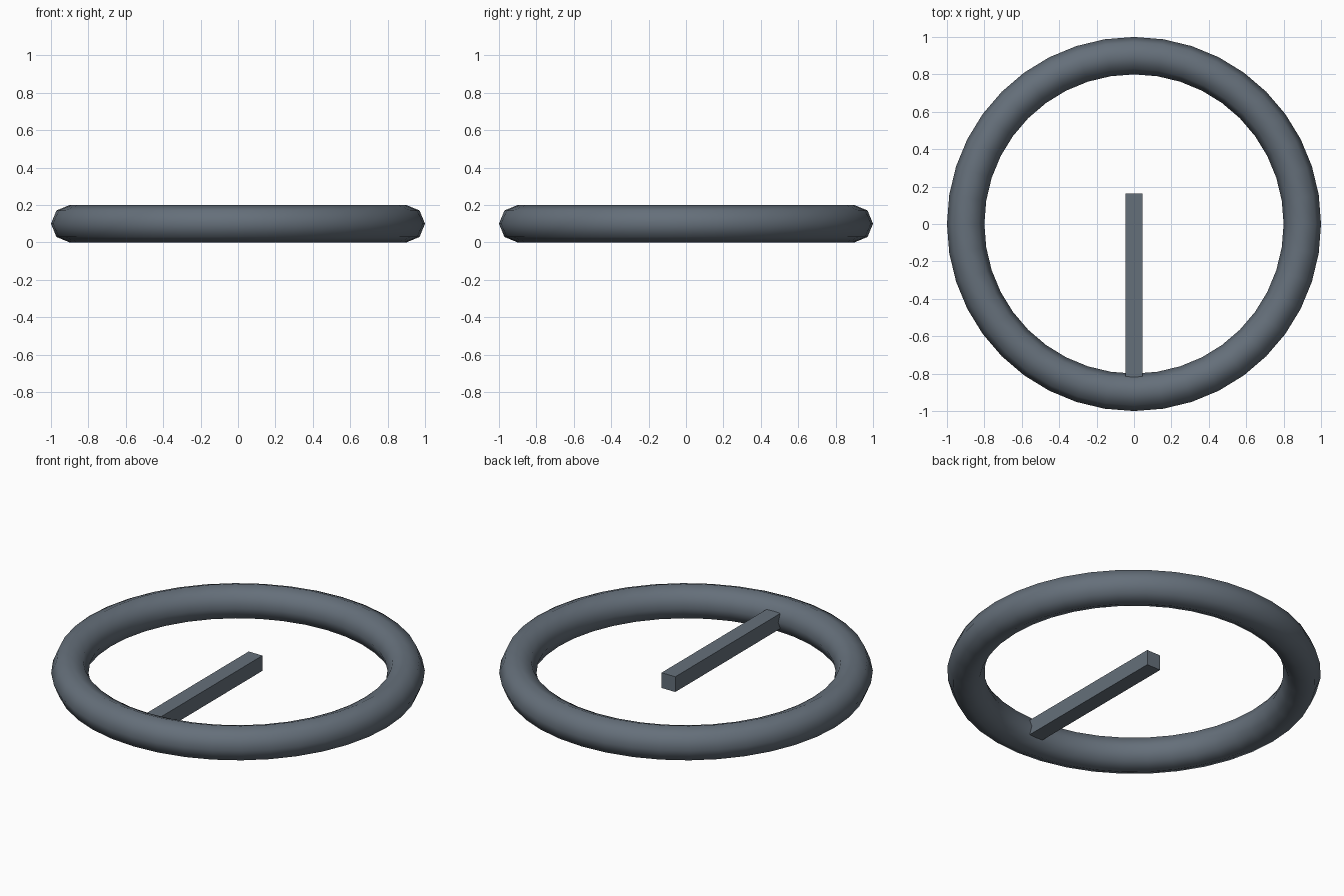
import bpy

if "Cube" in bpy.data.objects:
    bpy.data.objects.remove(bpy.data.objects["Cube"])

# Dark blue-grey metal
metal = bpy.data.materials.new("dark_metal")
metal.diffuse_color = (0.13, 0.16, 0.195, 1)
metal.use_nodes = True
metal.node_tree.nodes["Principled BSDF"].inputs["Base Color"].default_value = metal.diffuse_color

# Ring: smooth torus with an eight-sided section
bpy.ops.mesh.primitive_torus_add(major_segments=40, minor_segments=8,
                                 major_radius=0.9, minor_radius=0.1,
                                 location=(0, 0, 0.1))
ring = bpy.context.object
ring.name = "ring"
ring.data.materials.append(metal)
bpy.ops.object.shade_smooth()

# Pin: square bar reaching from the ring's front edge past the centre
y_front, y_back, width = -0.82, 0.164, 0.09
bpy.ops.mesh.primitive_cube_add(size=1, location=(0, (y_front + y_back) / 2, 0.1))
pin = bpy.context.object
pin.name = "pin"
pin.scale = (width, y_back - y_front, width)
pin.data.materials.append(metal)
bpy.ops.object.transform_apply(location=False, rotation=False, scale=True)
